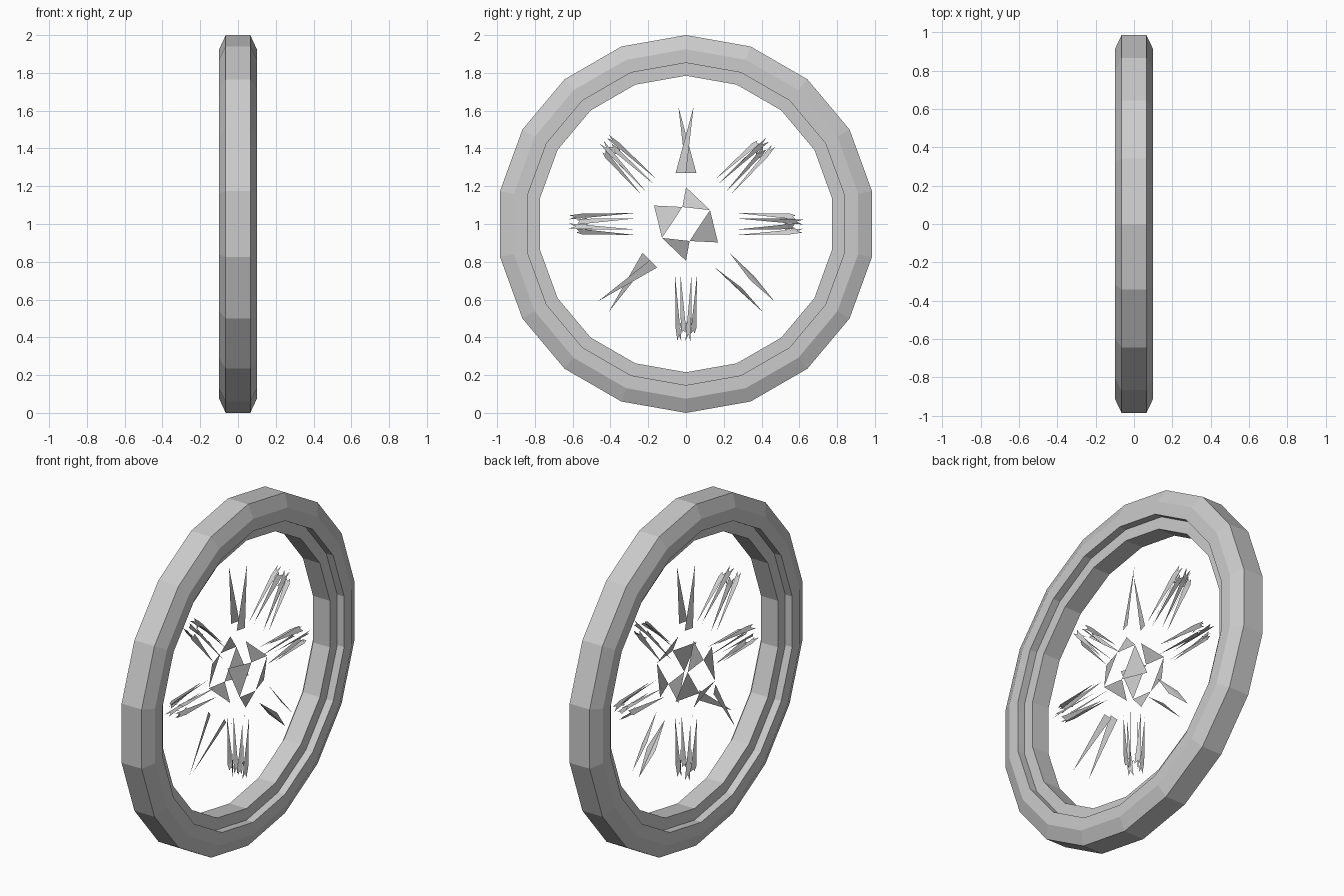
import bpy
from math import sin, cos, radians, pi

if "Cube" in bpy.data.objects:
    bpy.data.objects.remove(bpy.data.objects["Cube"])


def make(name, verts, faces):
    me = bpy.data.meshes.new(name)
    me.from_pydata(verts, [], faces)
    me.update()
    ob = bpy.data.objects.new(name, me)
    bpy.context.collection.objects.link(ob)
    return ob


def polar(x, r, deg):
    a = radians(deg)
    return (x, r * cos(a), 1 + r * sin(a))


def ring(name, profile, sides=18):
    # closed (x, radius) profile swept round the axle, first corner at the top
    n = len(profile)
    verts = [polar(x, r, 90 - 360 * i / sides) for i in range(sides) for x, r in profile]
    faces = [(i * n + j, i * n + (j + 1) % n,
              (i + 1) % sides * n + (j + 1) % n, (i + 1) % sides * n + j)
             for i in range(sides) for j in range(n)]
    return make(name, verts, faces)


# Tire with bevelled tread, and the narrower rim inside it (one stepped section)
half = [(0.065, 1.0), (0.1, 0.925), (0.1, 0.853), (0.055, 0.853), (0.055, 0.785)]
ring("tire_and_rim", half + [(-x, r) for x, r in reversed(half)])


# Spoke slivers: each triangle is given as (x, sideways, radius) points
def spoke(name, deg, tris):
    a = radians(deg)
    verts = [(x, r * cos(a) - t * sin(a), 1 + r * sin(a) + t * cos(a))
             for tri in tris for x, t, r in tri]
    make(name, verts, [(i, i + 1, i + 2) for i in range(0, len(verts), 3)])


def corner(k, size, r):
    return (size * sin(k * pi / 3), size * 1.0 * cos(k * pi / 3), r)


# hexagonal spoke: six slivers pointing at the hub, with split outer ends
full = []
for k in range(6):
    tip_r = 0.62 if k % 2 else 0.58
    full.append((corner(k, 0.058, 0.27), corner(k, 0.055, 0.55), corner(k + 0.6, 0.03, tip_r)))
    full.append((corner(k, 0.055, 0.55), corner(k + 0.6, 0.03, 0.52), corner(k, 0.045, tip_r)))

# sparse spokes: two slivers pointing outward, crossed or parallel
crossed = [((-0.03, -0.055, 0.27), (-0.045, 0, 0.27), (-0.03, 0.04, 0.62)),
           ((0.03, 0.055, 0.27), (0.045, 0, 0.27), (0.03, -0.04, 0.62))]
parallel = [((0.03, s * 0.055, 0.27), (0.0, s * 0.055 + 0.005, 0.45), (0.02, s * 0.042, 0.62))
            for s in (-1, 1)]
parallel += [((0.03, s * 0.055, 0.27), (0.045, s * 0.03, 0.45), (0.02, s * 0.042, 0.62))
             for s in (-1, 1)]

for i in range(8):
    kind = {2: crossed, 5: crossed, 7: parallel}.get(i, full)
    spoke("spoke_%d" % i, i * 45, kind)


# Hub: four open triangular plates on each face
def hub(name, s, turn):
    verts, faces = [], []
    for half_turn in (0, 180):
        t = turn + half_turn
        mid_a = polar(s * 0.1, 0.147, 30 + t)
        mid_b = polar(s * 0.1, 0.147, 210 + t)
        low = polar(s * 0.1, 0.092, 102 + t)
        for tri in ((polar(s * 0.05, 0.195, 90 + t), mid_a, low),
                    (polar(s * 0.05, 0.195, 150 + t), low, mid_b)):
            faces.append(tuple(range(len(verts), len(verts) + 3)))
            verts += tri
    make(name, verts, faces)


hub("hub_right", 1, 0)
hub("hub_left", -1, 0)
